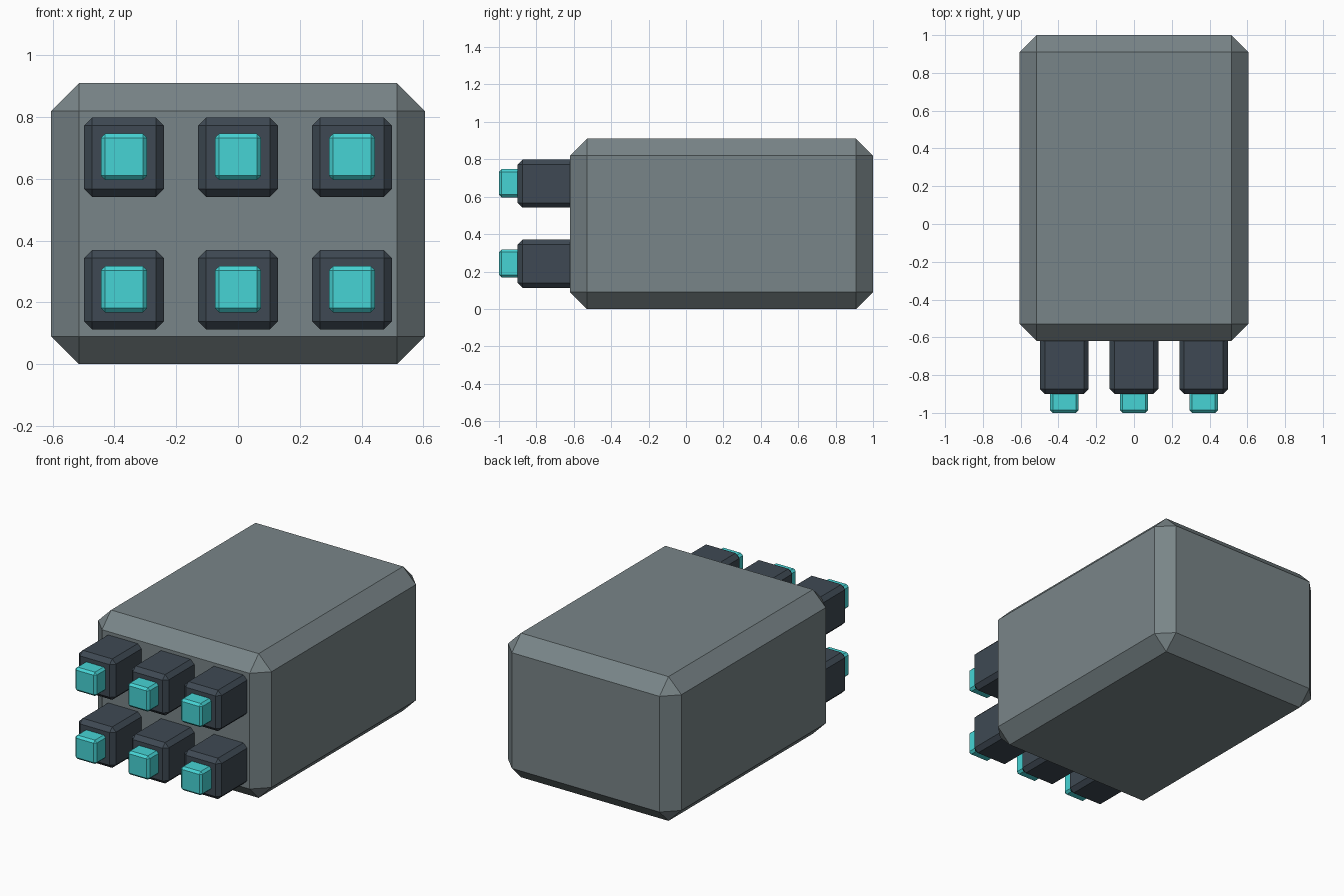
import bpy, bmesh

if "Cube" in bpy.data.objects:
    bpy.data.objects.remove(bpy.data.objects["Cube"])


def material(name, srgb):
    m = bpy.data.materials.new(name)
    lin = [((c / 255 + 0.055) / 1.055) ** 2.4 for c in srgb]
    m.diffuse_color = (*lin, 1)
    m.use_nodes = True
    m.node_tree.nodes["Principled BSDF"].inputs["Base Color"].default_value = m.diffuse_color
    return m


grey = material("body grey", (121, 133, 136))
dark = material("dark slate", (62, 73, 83))
teal = material("glowing teal", (70, 212, 213))


def chamfered_box(name, lo, hi, chamfer, mat):
    """Box between two corners with flat chamfered edges."""
    bm = bmesh.new()
    bmesh.ops.create_cube(bm, size=1)
    for v in bm.verts:
        v.co = [(a + b) / 2 + c * (b - a) for a, b, c in zip(lo, hi, v.co)]
    bmesh.ops.bevel(bm, geom=bm.edges[:], offset=chamfer, segments=1,
                    affect='EDGES', profile=0.5)
    bmesh.ops.recalc_face_normals(bm, faces=bm.faces[:])
    mesh = bpy.data.meshes.new(name)
    bm.to_mesh(mesh)
    bm.free()
    mesh.materials.append(mat)
    ob = bpy.data.objects.new(name, mesh)
    bpy.context.collection.objects.link(ob)
    return ob


# main housing
chamfered_box("housing", (-0.605, -0.62, 0), (0.605, 1.0, 0.91), 0.09, grey)

# 3 x 2 grid of square tubes, each with a teal tip
for row, z in (("lower", 0.241), ("upper", 0.67)):
    for col, x in (("left", -0.369), ("middle", 0), ("right", 0.369)):
        r, t = 0.129, 0.075
        chamfered_box(f"{row}_{col}_tube", (x - r, -0.90, z - r),
                      (x + r, -0.55, z + r), 0.026, dark)
        chamfered_box(f"{row}_{col}_tip", (x - t, -1.0, z + 0.002 - t),
                      (x + t, -0.85, z + 0.002 + t), 0.014, teal)
